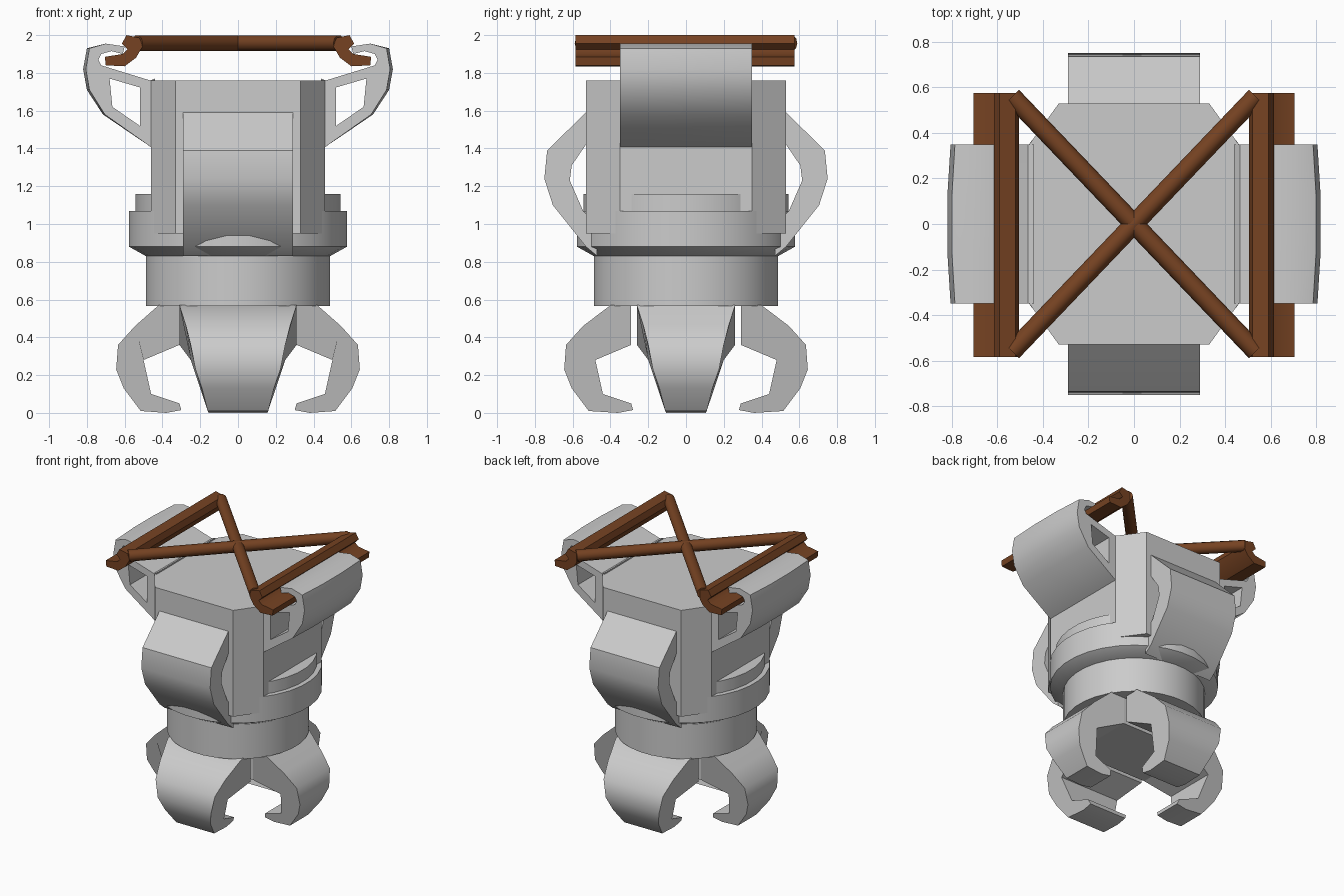
import bpy, bmesh, math
from mathutils import Vector

if "Cube" in bpy.data.objects:
    bpy.data.objects.remove(bpy.data.objects["Cube"])

brown = bpy.data.materials.new("brown")
brown.diffuse_color = (0.18, 0.055, 0.016, 1)
brown.use_nodes = True
brown.node_tree.nodes["Principled BSDF"].inputs["Base Color"].default_value = brown.diffuse_color


def loft(name, groups, mat=None, angle=38):
    """Each group is a list of closed rings, skinned in order and capped."""
    bm = bmesh.new()
    for rings in groups:
        vs = [[bm.verts.new(p) for p in ring] for ring in rings]
        n = len(vs[0])
        for a, b in zip(vs, vs[1:]):
            for i in range(n):
                j = (i + 1) % n
                bm.faces.new((a[i], a[j], b[j], b[i]))
        bm.faces.new(vs[0][::-1])
        bm.faces.new(vs[-1])
    bmesh.ops.recalc_face_normals(bm, faces=bm.faces)
    me = bpy.data.meshes.new(name)
    bm.to_mesh(me)
    bm.free()
    for p in me.polygons:
        p.use_smooth = True
    me.set_sharp_from_angle(angle=math.radians(angle))
    ob = bpy.data.objects.new(name, me)
    bpy.context.collection.objects.link(ob)
    if mat:
        me.materials.append(mat)
    return ob


def circle(r, z, n=32):
    return [(r * math.cos(2 * math.pi * (i + .5) / n),
             r * math.sin(2 * math.pi * (i + .5) / n), z) for i in range(n)]


def place(axis, s, r, t, z):
    """Radial distance r, sideways t, height z, along +/-x or +/-y."""
    return (s * r, t, z) if axis == 'x' else (t, s * r, z)


# Central body with chamfered corners
octagon = [(.46, -.35), (.46, .35), (.33, .53), (-.33, .53),
           (-.46, .35), (-.46, -.35), (-.33, -.53), (.33, -.53)]
loft("body", [[[(x, y, z) for x, y in octagon] for z in (.95, 1.76)]], angle=20)

# Round rings below the body
loft("upper_step", [[circle(.545, 1.0), circle(.545, 1.16)]])
loft("collar", [[circle(.49, .83), circle(.58, .88), circle(.58, 1.07)]], angle=30)
loft("lower_band", [[circle(.49, .565), circle(.49, .84)]])

# Block between the claws
core = [(.31, .26), (-.31, .26), (-.31, -.26), (.31, -.26)]
loft("claw_core", [[[(x, y, z) for x, y in core] for z in (.36, .58)]])

# Four claws: radius, height, half width
claw = [(.31, .575, .31), (.42, .57, .31), (.55, .46, .275), (.64, .36, .25),
        (.65, .23, .225), (.61, .13, .19), (.52, .01, .16), (.38, 0, .155),
        (.30, .015, .155), (.31, .05, .17), (.46, .10, .19), (.50, .28, .25),
        (.31, .36, .31)]
for axis, dr, dw, names in (('x', 0, .05, ("left", "right")),
                            ('y', .02, 0, ("front", "back"))):
    for s, side in zip((-1, 1), names):
        loft(side + "_claw", [[[place(axis, s, r - (dr if r < .51 else .005),
                                      k * (w - dw), z) for r, z, w in claw]
                               for k in (-1, 1)]])

# Front and back bowed handles
bow = [(.49, 1.625), (.53, 1.59), (.735, 1.39), (.75, 1.24), (.705, 1.10),
       (.53, .88), (.47, .83), (.47, 1.0), (.545, 1.07), (.615, 1.23),
       (.605, 1.31), (.53, 1.42), (.49, 1.47)]
for s, side in ((-1, "front"), (1, "back")):
    loft(side + "_handle", [[[place('y', s, r, t, z) for r, z in bow]
                             for t in (-.29, .29)]])

# Side brackets: hooked arm around an opening, plus its mounting plate
hook = [(.44, 1.77), (.465, 1.76), (.735, 1.84), (.75, 1.87), (.735, 1.90),
        (.67, 1.915), (.61, 1.90), (.60, 1.94), (.70, 1.955), (.80, 1.93),
        (.82, 1.82), (.80, 1.71), (.715, 1.58), (.465, 1.41), (.44, 1.40),
        (.44, 1.46), (.52, 1.52), (.665, 1.62), (.68, 1.77), (.44, 1.70)]
plate = [(.44, 1.40), (.465, 1.41), (.52, 1.45), (.52, 1.775), (.44, 1.752)]


def bracket_ring(prof, s, t):
    k = .955 if abs(t) > .2 else 1
    return [place('x', s, .5 + (r - .5) * k if r > .7 else r, t, z) for r, z in prof]


for s, side in ((-1, "left"), (1, "right")):
    loft(side + "_bracket",
         [[bracket_ring(hook, s, t) for t in (-.35, -.12, .12, .35)],
          [bracket_ring(plate, s, t) for t in (-.35, .35)]])

# Brown hooked rails
rail = [(.59, 2.0), (.52, 1.985), (.505, 1.94), (.54, 1.88), (.60, 1.835),
        (.70, 1.84), (.705, 1.885), (.61, 1.90), (.585, 1.925), (.615, 1.955)]
for s, side in ((-1, "left"), (1, "right")):
    loft(side + "_rail", [[[(s * x, y, z) for x, z in rail]
                           for y in (-.585, .575)]], brown)

# Brown crossed rods between the rails
for s, name in ((1, "rising_cross_rod"), (-1, "falling_cross_rod")):
    a, b = Vector((-s * .535, -.56, 1.957)), Vector((s * .535, .56, 1.957))
    side = (b - a).normalized().cross(Vector((0, 0, 1)))
    ring = [.042 * (side * math.cos(q) + Vector((0, 0, 1)) * math.sin(q))
            for q in (math.pi * i / 5 for i in range(10))]
    loft(name, [[[c + v for v in ring] for c in (a, b)]], brown)
